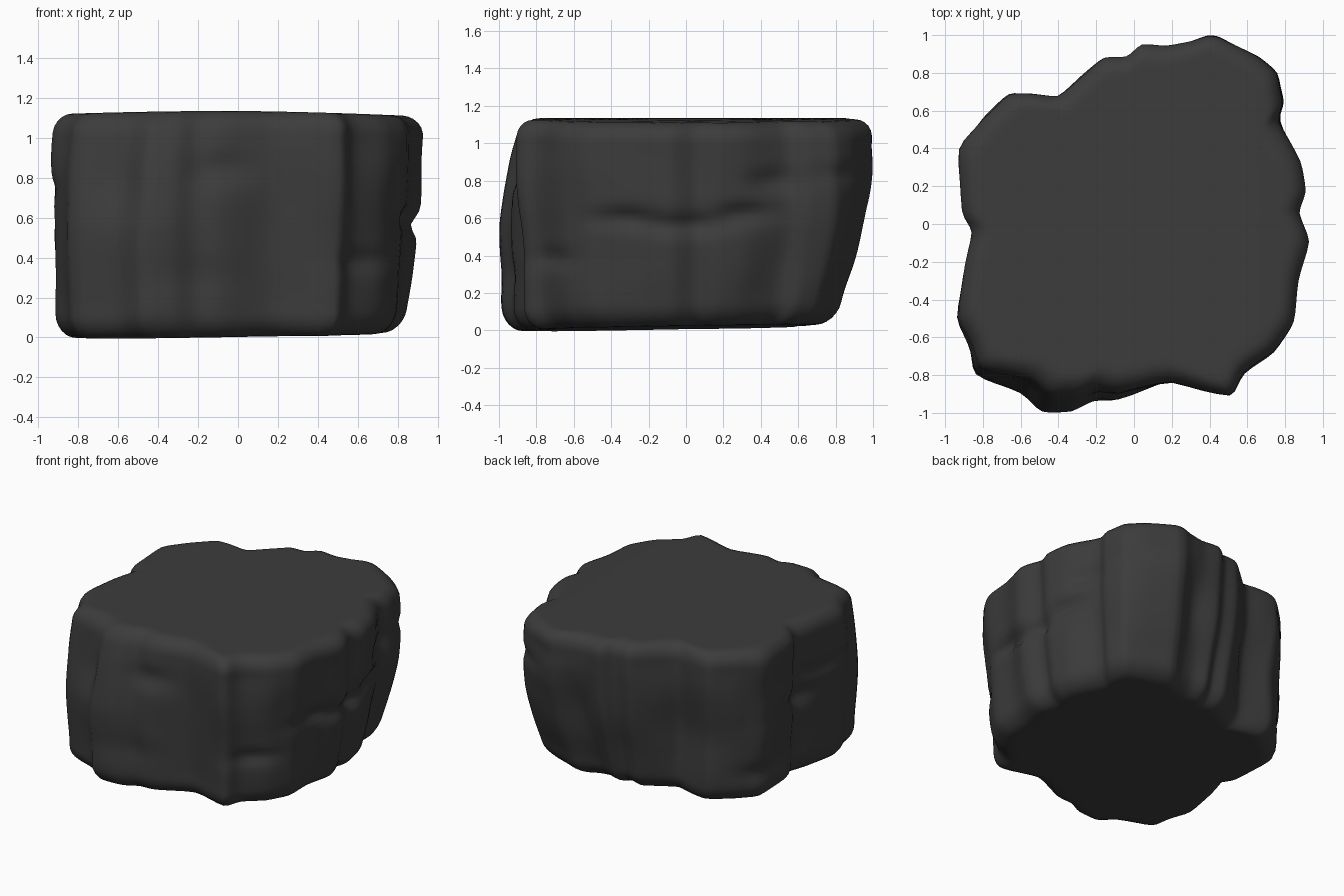
import bpy, bmesh, math
from mathutils import Vector, noise

if "Cube" in bpy.data.objects:
    bpy.data.objects.remove(bpy.data.objects["Cube"])

# widest outline of the boulder, seen from above
outline = [(.93, -.09), (.87, .06), (.91, .17), (.89, .33), (.79, .57), (.82, .67), (.78, .82),
           (.66, .90), (.45, 1.0), (.39, 1.0), (.31, .97), (.17, .94), (.04, .955), (-.04, .885),
           (-.16, .885), (-.28, .78), (-.40, .67), (-.55, .69), (-.66, .69), (-.80, .56),
           (-.93, .40), (-.91, .06), (-.85, -.04), (-.90, -.22), (-.94, -.50), (-.88, -.65),
           (-.85, -.80), (-.60, -.90), (-.49, -1.0), (-.33, -1.0), (-.22, -.95), (-.09, -.95),
           (.20, -.83), (.52, -.92), (.58, -.79), (.74, -.68), (.85, -.52), (.87, -.30)]

# dents and creases: angle in degrees, z, angular width, height width, depth
dents = [(0, .56, 16, .05, .045), (-22, .60, 9, .05, .05), (20, .62, 9, .05, .045),
         (-95, .84, 9, .08, .04), (-100, .30, 12, .10, .02), (-48, .38, 9, .05, .03),
         (180, .60, 15, .06, .035), (200, .75, 10, .05, .03), (160, .22, 12, .06, .03),
         (128, .45, 7, .30, .04), (30, .80, 8, .06, .035), (75, .55, 4, .30, .025),
         (-125, .75, 6, .15, .03), (-62, .50, 5, .25, .025), (50, .84, 8, .05, .02)]


def bump(deg, centre, width):
    d = (deg - centre + 180) % 360 - 180
    return math.exp(-(d / width) ** 2)


def surface(p, z):
    """Point on the side of the boulder above outline point p at height z."""
    r = p.length
    a = math.degrees(math.atan2(p.y, p.x))
    # undercut towards the foot, strongest at the back
    lean = .03 + .19 * bump(a, 68, 42) + .06 * bump(a, -15, 45)
    cut = lean * max(0, 1 - z / .9) ** 1.4
    # slope back towards the top at front left and back right
    rise = max(0, (z - .55) / .58)
    cut += (.13 * bump(a, -115, 25) + .05 * bump(a, 40, 14)) * rise ** 1.4
    # rounded rims
    for edge, rad, depth in ((z, .12, .11), (1.13 - z, .10, .10)):
        if edge < rad:
            cut += depth * (1 - math.sqrt(max(0, 1 - (1 - edge / rad) ** 2)))
    fade = min(1, z / .15, (1.13 - z) / .15)
    for da, dz, wa, wz, depth in dents:
        cut += depth * fade * bump(a, da, wa) * math.exp(-((z - dz) / wz) ** 2)
    cut += .02 * fade * noise.noise(Vector((p.x * 3, p.y * 3, z * 3)))
    return p * (1 - cut / r)


def height(x, y, z):
    """Slight tilt of the foot and dome of the top."""
    t = z / 1.13
    foot = .015 + .012 * x + .016 * y
    top = 1.135 - .02 * x * x - .012 * x * (x > 0)
    return foot * (1 - t) + top * t


# subdivide the outline and soften its corners
pts = []
for i, a in enumerate(outline):
    b = outline[(i + 1) % len(outline)]
    pts += [Vector(a).lerp(Vector(b), k / 4) for k in range(4)]
n = len(pts)
pts = [(pts[i - 1] + pts[i] * 3 + pts[(i + 1) % n]) / 5 for i in range(n)]

# rings: underside, side wall, top
levels = [0, .004, .015, .035, .06, .09, .12] + [.12 + .89 * i / 26 for i in range(1, 27)]
levels += [1.04, 1.07, 1.095, 1.115, 1.126, 1.13]
rings = [(0, s) for s in (.3, .6, .85, .96)] + [(z, 1) for z in levels]
rings += [(1.13, s) for s in (.96, .85, .6, .3)]

bm = bmesh.new()
loops = []
for z, s in rings:
    loop = []
    for p in pts:
        q = surface(p, z) * s
        loop.append(bm.verts.new((q.x, q.y, height(q.x, q.y, z))))
    loops.append(loop)
for lo, hi in zip(loops, loops[1:]):
    for i in range(n):
        j = (i + 1) % n
        bm.faces.new((lo[i], lo[j], hi[j], hi[i]))
bm.faces.new(loops[0][::-1])
bm.faces.new(loops[-1])
for f in bm.faces:
    f.smooth = True
mesh = bpy.data.meshes.new("boulder")
bm.to_mesh(mesh)
bm.free()

boulder = bpy.data.objects.new("boulder", mesh)
bpy.context.collection.objects.link(boulder)
stone = bpy.data.materials.new("dark_stone")
stone.diffuse_color = (.045, .045, .045, 1)
stone.use_nodes = True
stone.node_tree.nodes["Principled BSDF"].inputs["Base Color"].default_value = stone.diffuse_color
mesh.materials.append(stone)
